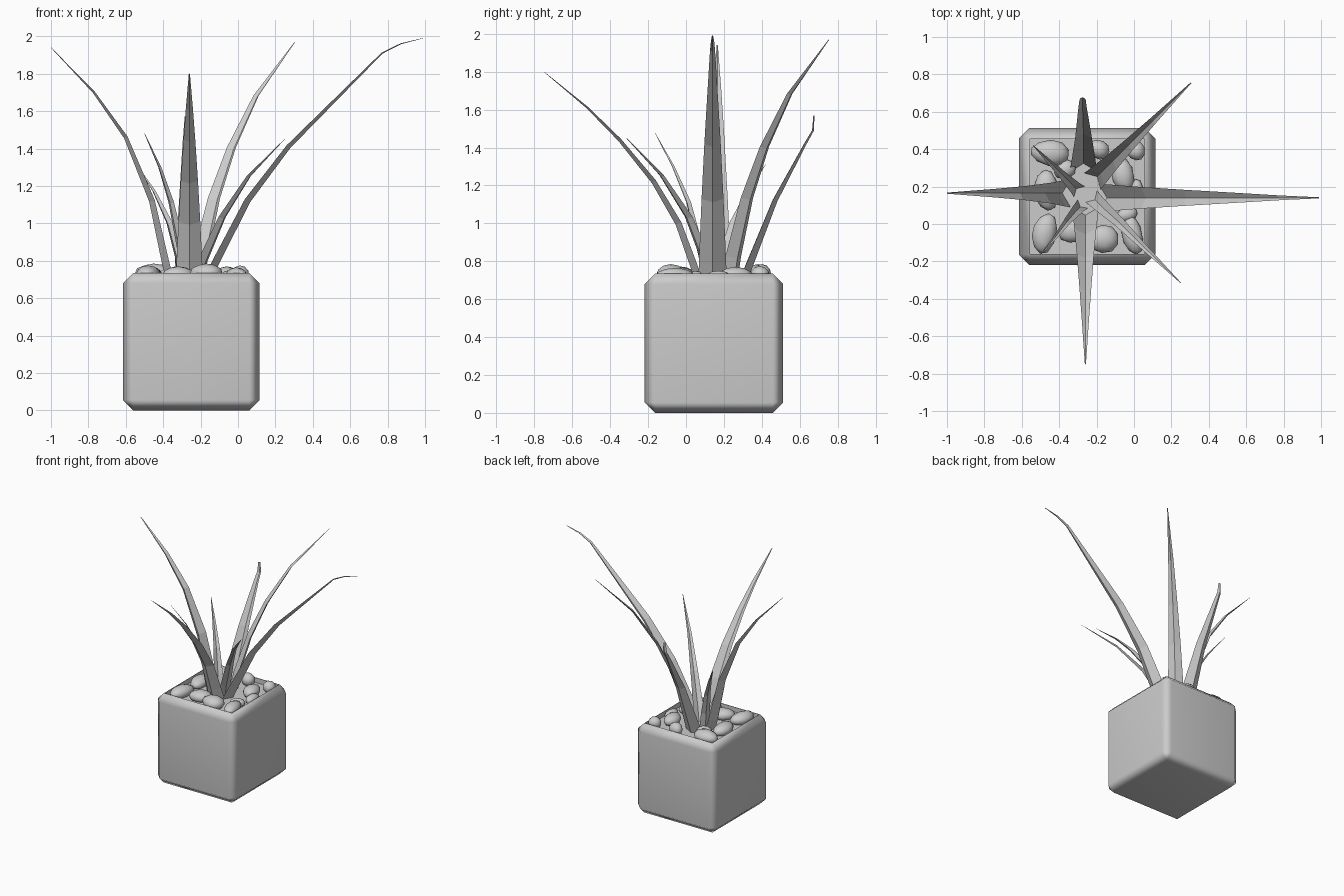
import bpy, bmesh, math
from mathutils import Vector

CX, CY = -0.25, 0.147   # pot axis


def finish(bm, name, smooth=None):
    me = bpy.data.meshes.new(name)
    bm.to_mesh(me)
    bm.free()
    ob = bpy.data.objects.new(name, me)
    bpy.context.collection.objects.link(ob)
    if smooth:
        bpy.ops.object.select_all(action='DESELECT')
        ob.select_set(True)
        bpy.context.view_layer.objects.active = ob
        bpy.ops.object.shade_smooth_by_angle(angle=math.radians(smooth))
    return ob


# Pot: chamfered cube with the top face sunk to hold the soil
bm = bmesh.new()
bmesh.ops.create_cube(bm, size=1)
for v in bm.verts:
    v.co = (CX + v.co.x * 0.73, CY + v.co.y * 0.73, (v.co.z + 0.5) * 0.735)
bmesh.ops.bevel(bm, geom=bm.edges[:], offset=0.055, segments=1, affect='EDGES')
bm.normal_update()
top = max(bm.faces, key=lambda f: f.calc_center_median().z)
bmesh.ops.inset_region(bm, faces=[top], thickness=0.005)
ext = bmesh.ops.extrude_discrete_faces(bm, faces=[top])
for v in ext['faces'][0].verts:
    v.co.z -= 0.04
pot = finish(bm, "pot", 60)
wn = pot.modifiers.new("weighted", 'WEIGHTED_NORMAL')
wn.keep_sharp = True

# Pebbles: x, y, half length x, half length y, turn in degrees, top height
pebbles = [
    (-0.45, 0.38, 0.105, 0.07, -5, 0.785), (-0.47, 0.18, 0.065, 0.11, 5, 0.77),
    (-0.48, -0.05, 0.065, 0.11, -12, 0.775), (-0.32, -0.03, 0.09, 0.07, 25, 0.77),
    (-0.17, -0.08, 0.09, 0.075, 0, 0.785), (-0.01, -0.06, 0.055, 0.105, 12, 0.765),
    (-0.04, 0.05, 0.06, 0.04, 20, 0.75), (-0.06, 0.26, 0.06, 0.09, 10, 0.77),
    (0.01, 0.39, 0.05, 0.05, 0, 0.775), (-0.19, 0.40, 0.06, 0.05, -30, 0.785),
    (0.01, 0.17, 0.04, 0.07, 0, 0.75), (-0.37, 0.29, 0.06, 0.05, 30, 0.76),
]
for i, (x, y, rx, ry, turn, h) in enumerate(pebbles):
    bm = bmesh.new()
    bmesh.ops.create_icosphere(bm, subdivisions=2, radius=1)
    c, s = math.cos(math.radians(turn)), math.sin(math.radians(turn))
    rz = (h - 0.68) / 2
    for v in bm.verts:
        p = v.co.copy()
        px, py = p.x * rx, p.y * ry * (1 + 0.15 * p.x)
        v.co = (x + c * px - s * py, y + s * px + c * py, 0.68 + rz + p.z * rz)
    finish(bm, f"pebble_{i + 1}", 50)


# Leaves: V-folded tapering strips following a path
def leaf(name, width, path, tip=0.04):
    pts = [Vector(p) for p in path]
    out = pts[-1] - pts[0]
    out.z = 0
    side = Vector((0, 0, 1)).cross(out.normalized())
    total = sum((b - a).length for a, b in zip(pts, pts[1:]))
    bm, rows, run = bmesh.new(), [], 0.0
    for i, p in enumerate(pts):
        if i:
            run += (p - pts[i - 1]).length
        w = width * (1 - (1 - tip) * (run / total) ** 1.1)
        t = (pts[min(i + 1, len(pts) - 1)] - pts[max(i - 1, 0)]).normalized()
        fold = t.cross(side).normalized() * w * 0.14     # towards the upper side
        rows.append([bm.verts.new(q) for q in
                     (p - side * w / 2 + fold, p - fold, p + side * w / 2 + fold)])
    for a, b in zip(rows, rows[1:]):
        for k in (0, 1):
            bm.faces.new((a[k], a[k + 1], b[k + 1], b[k]))
    finish(bm, name)


leaf("leaf_right", 0.15, [(-0.17, 0.14, 0.69), (-0.12, 0.14, 0.79), (0.05, 0.14, 1.12),
     (0.27, 0.14, 1.41), (0.5, 0.14, 1.64), (0.77, 0.14, 1.91), (0.87, 0.14, 1.96), (0.99, 0.14, 1.99)])
leaf("leaf_left", 0.15, [(-0.36, 0.165, 0.69), (-0.385, 0.165, 0.78), (-0.46, 0.165, 1.12),
     (-0.60, 0.165, 1.46), (-0.77, 0.165, 1.70), (-1.0, 0.165, 1.94)])
leaf("leaf_front", 0.145, [(-0.26, 0.07, 0.69), (-0.26, 0.04, 0.78), (-0.26, -0.04, 1.0),
     (-0.26, -0.17, 1.22), (-0.26, -0.35, 1.44), (-0.26, -0.52, 1.61), (-0.26, -0.75, 1.80)])
leaf("leaf_back", 0.145, [(-0.27, 0.30, 0.69), (-0.27, 0.335, 0.78), (-0.27, 0.47, 1.12),
     (-0.275, 0.63, 1.42), (-0.275, 0.67, 1.49), (-0.275, 0.675, 1.57)], 0.15)
leaf("leaf_back_right", 0.125, [(-0.21, 0.24, 0.69), (-0.19, 0.26, 0.82), (-0.12, 0.33, 1.13),
     (-0.03, 0.42, 1.40), (0.10, 0.55, 1.68), (0.305, 0.755, 1.97)])
leaf("leaf_front_right", 0.085, [(-0.22, 0.14, 0.69), (-0.18, 0.10, 0.80), (-0.08, 0.01, 1.03),
     (0.06, -0.13, 1.25), (0.25, -0.315, 1.45)])
leaf("leaf_front_left", 0.07, [(-0.28, 0.10, 0.69), (-0.30, 0.08, 0.82), (-0.36, 0.01, 1.11),
     (-0.42, -0.07, 1.30), (-0.50, -0.165, 1.48)])
leaf("leaf_back_left", 0.08, [(-0.30, 0.18, 0.69), (-0.32, 0.20, 0.82), (-0.37, 0.25, 1.0),
     (-0.45, 0.33, 1.17), (-0.54, 0.42, 1.31)])
